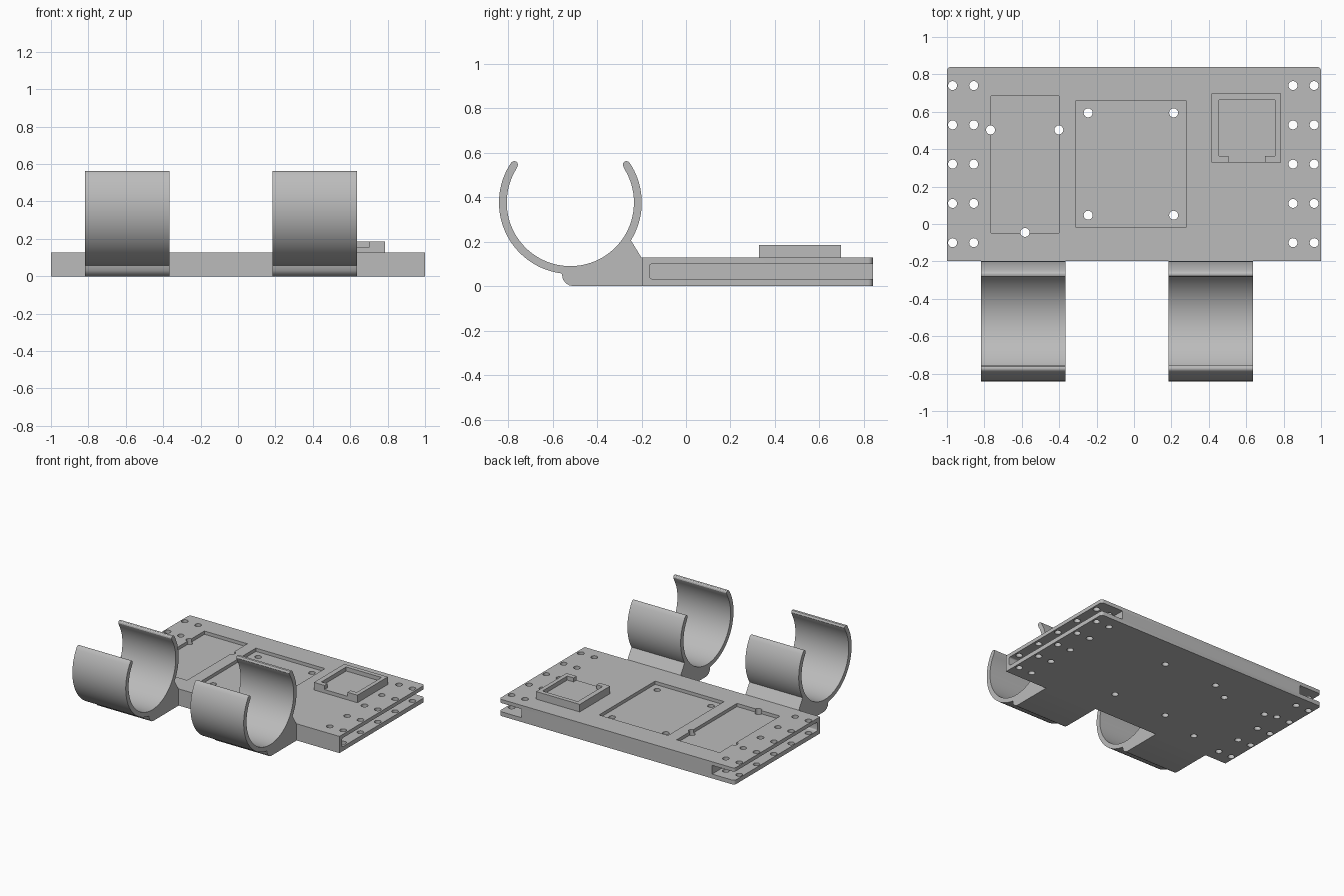
import bpy, bmesh
from math import sin, cos, radians
from mathutils import Matrix, Vector

if "Cube" in bpy.data.objects:
    bpy.data.objects.remove(bpy.data.objects["Cube"], do_unlink=True)

grey = bpy.data.materials.new("plain grey")
grey.use_nodes = True
grey.diffuse_color = (0.5, 0.5, 0.5, 1)
grey.node_tree.nodes["Principled BSDF"].inputs["Base Color"].default_value = (0.5, 0.5, 0.5, 1)


def finish(name, bm):
    bmesh.ops.recalc_face_normals(bm, faces=bm.faces)
    mesh = bpy.data.meshes.new(name)
    bm.to_mesh(mesh)
    bm.free()
    mesh.materials.append(grey)
    ob = bpy.data.objects.new(name, mesh)
    bpy.context.collection.objects.link(ob)
    return ob


def add_box(bm, x, y, z):
    lo, hi = Vector((x[0], y[0], z[0])), Vector((x[1], y[1], z[1]))
    size = Matrix.Diagonal((*(hi - lo), 1))
    return bmesh.ops.create_cube(bm, size=1, matrix=Matrix.Translation((lo + hi) / 2) @ size)["verts"]


def round_edges(bm, verts, radius, axis, test):
    edges = {e for v in verts for e in v.link_edges}
    edges = [e for e in edges
             if abs((e.verts[0].co - e.verts[1].co).normalized()[axis]) > 0.99
             and test((e.verts[0].co + e.verts[1].co) / 2)]
    bmesh.ops.bevel(bm, geom=edges, offset=radius, segments=5, profile=0.5, affect='EDGES')


def add_prism(bm, points, x0, x1):
    # Extrude a (y, z) outline along x
    face = bm.faces.new([bm.verts.new((x0, y, z)) for y, z in points])
    new = bmesh.ops.extrude_face_region(bm, geom=[face])["geom"]
    bmesh.ops.translate(bm, vec=(x1 - x0, 0, 0),
                        verts=[g for g in new if isinstance(g, bmesh.types.BMVert)])


def cut(ob, bm):
    cutter = finish("cutter", bm)
    cutter.hide_render = True
    mod = ob.modifiers.new("cut", 'BOOLEAN')
    mod.operation, mod.solver, mod.object = 'DIFFERENCE', 'EXACT', cutter
    activate(ob)
    bpy.ops.object.modifier_apply(modifier=mod.name)
    bpy.data.objects.remove(cutter, do_unlink=True)


def activate(ob):
    bpy.ops.object.select_all(action='DESELECT')
    ob.select_set(True)
    bpy.context.view_layer.objects.active = ob


def smooth(ob):
    activate(ob)
    bpy.ops.object.shade_smooth_by_angle(angle=radians(30))


# Base plate with rounded back corners
TOP = 0.128
bm = bmesh.new()
verts = add_box(bm, (-1, 1), (-0.198, 0.84), (0, TOP))
round_edges(bm, verts, 0.022, 2, lambda p: p.y > 0)
plate = finish("base_plate", bm)

# Side slots, open to the side and the back
bm = bmesh.new()
for s in (-1, 1):
    verts = add_box(bm, sorted((s * 0.81, s * 1.1)), (-0.165, 0.9), (0.033, 0.1))
    round_edges(bm, verts, 0.012, 0, lambda p: p.y < 0)
cut(plate, bm)

# Shallow pockets in the top
bm = bmesh.new()
add_box(bm, (-0.765, -0.4), (-0.047, 0.685), (TOP - 0.025, 0.2))
add_box(bm, (-0.31, 0.277), (-0.02, 0.66), (TOP - 0.025, 0.2))
cut(plate, bm)

# Screw holes through the plate
holes = [(x, 0.74 - 0.21 * i) for x in (-0.97, -0.857, 0.85, 0.963) for i in range(5)]
holes += [(x, y) for x in (-0.245, 0.212) for y in (0.047, 0.594)]
holes += [(-0.767, 0.503), (-0.402, 0.503), (-0.583, -0.045)]
bm = bmesh.new()
for x, y in holes:
    bmesh.ops.create_cone(bm, cap_ends=True, segments=24, radius1=0.024, radius2=0.024,
                          depth=0.6, matrix=Matrix.Translation((x, y, 0)))
cut(plate, bm)
smooth(plate)

# Raised square holder with a recess and a front notch
bm = bmesh.new()
add_box(bm, (0.415, 0.785), (0.328, 0.697), (TOP - 0.01, 0.186))
holder = finish("square_holder", bm)
bm = bmesh.new()
add_box(bm, (0.454, 0.754), (0.364, 0.664), (0.155, 0.3))
cut(holder, bm)
bm = bmesh.new()
add_box(bm, (0.505, 0.7), (0.25, 0.4), (0.155, 0.3))
cut(holder, bm)

# Open ring clamps, each with a foot that joins the plate
CY, CZ, OUTER, INNER, OPEN = -0.52, 0.376, 0.321, 0.286, 34


def polar(r, deg):
    return CY + r * cos(radians(deg)), CZ + r * sin(radians(deg))


def arc(r, start, end, n):
    return [polar(r, start + (end - start) * i / n) for i in range(n + 1)]


def lip(deg, turn):
    # Rounded end of the ring, from inside to outside when turn is 1
    cy, cz = polar(0.304, deg)
    angles = [deg + 180 - turn * 30 * i for i in range(1, 6)]
    return [(cy + 0.0165 * cos(radians(a)), cz + 0.0165 * sin(radians(a))) for a in angles]


far = -180 - OPEN
profile = arc(INNER, OPEN - 2, far + 2, 64)
profile += lip(far, -1)
profile += arc(OUTER, far, -97, 32)
profile += [(-0.553, 0.03), (-0.54, 0.013), (-0.525, 0.004), (-0.508, 0)]
profile += [(-0.19, 0), (-0.19, TOP - 0.001), (-0.2, TOP)]
profile += arc(OUTER, -32, OPEN, 18)
profile += lip(OPEN, 1)[::-1]

for name, x0, x1 in (("right_clamp", -0.818, -0.365), ("left_clamp", 0.185, 0.637)):
    bm = bmesh.new()
    add_prism(bm, profile, x0, x1)
    smooth(finish(name, bm))
